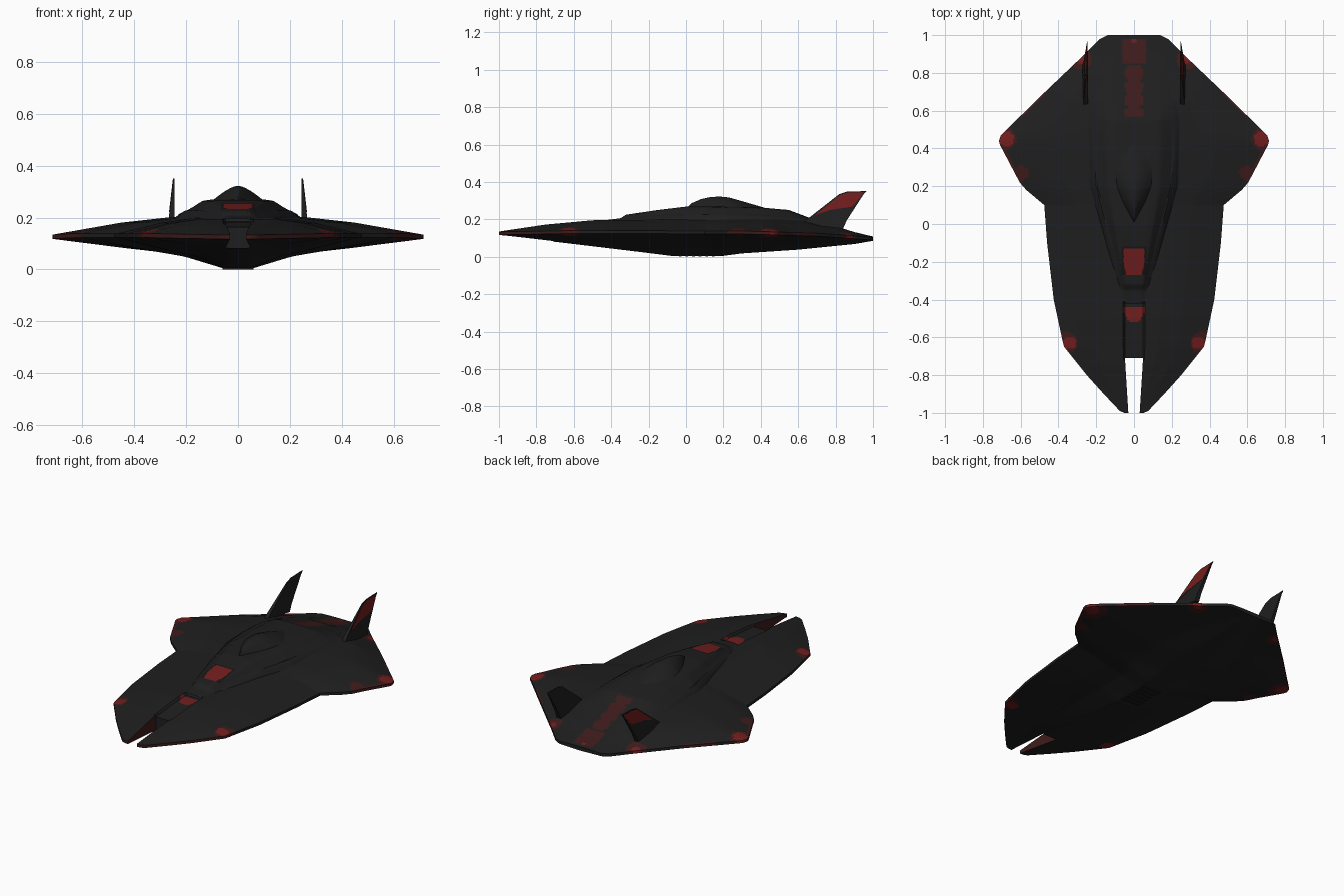
import bpy, bmesh, math

if "Cube" in bpy.data.objects:
    bpy.data.objects.remove(bpy.data.objects["Cube"])

def material(name, rgb):
    m = bpy.data.materials.new(name)
    m.diffuse_color = (*rgb, 1)
    m.use_nodes = True
    m.node_tree.nodes["Principled BSDF"].inputs["Base Color"].default_value = m.diffuse_color
    return m

MATS = [material("charcoal_hull", (.0135, .0135, .0138)),
        material("signal_red", (.17, .0125, .0125)),
        material("faded_red", (.048, .011, .011)),
        material("black_trim", (.008, .008, .008))]
HULL, RED, FADED, TRIM = range(4)

def lerp(table, v):
    """Piecewise linear lookup."""
    if v <= table[0][0]:
        return table[0][1]
    for (a, p), (b, q) in zip(table, table[1:]):
        if v <= b:
            return p + (q - p) * (v - a) / (b - a)
    return table[-1][1]

def steps(a, b, n):
    return [round(a + (b - a) * i / n, 5) for i in range(n + 1)]

def sheet(bm, rows):
    """Skin rows of points with quads."""
    g = [[bm.verts.new(p) for p in r] for r in rows]
    for r, s in zip(g, g[1:]):
        for i in range(len(r) - 1):
            bm.faces.new((r[i], r[i + 1], s[i + 1], s[i]))

def finish(name, bm, paint=None, mirror=True, angle=30):
    bmesh.ops.remove_doubles(bm, verts=bm.verts, dist=1e-5)
    bmesh.ops.recalc_face_normals(bm, faces=bm.faces)
    for f in bm.faces:
        c = f.calc_center_median()
        if paint:
            f.material_index = paint(abs(c.x), c.y, c.z)
    me = bpy.data.meshes.new(name)
    bm.to_mesh(me)
    bm.free()
    ob = bpy.data.objects.new(name, me)
    bpy.context.collection.objects.link(ob)
    for m in MATS:
        me.materials.append(m)
    if mirror:
        mod = ob.modifiers.new("mirror", 'MIRROR')
        mod.merge_threshold = 1e-4
    bpy.ops.object.select_all(action='DESELECT')
    bpy.context.view_layer.objects.active = ob
    ob.select_set(True)
    bpy.ops.object.shade_smooth_by_angle(angle=math.radians(angle))
    return ob

# hull profiles along y: half width, deck height, keel height, rim height
WIDTH = [(-1, .05), (-.99, .075), (-.9, .16), (-.8, .25), (-.65, .37), (-.61, .38),
         (-.4, .425), (-.1, .46), (.1, .475), (.18, .57), (.22, .605), (.42, .71),
         (.44, .715), (.47, .705), (.7, .47), (.9, .26), (.98, .18), (1, .14)]
DECK = [(-1, .135), (-.75, .172), (-.5, .195), (0, .2), (.4, .203), (.65, .197),
        (.8, .163), (.9, .132), (1, .108)]
KEEL = [(-1, .115), (-.6, .068), (-.2, .02), (-.08, .005), (.2, .005), (.3, .018),
        (.6, .038), (.9, .068), (1, .085)]
RIM = [(-1, .125), (-.6, .132), (.3, .13), (.7, .118), (1, .097)]
TOP_CUT = [(0, 1), (.35, 1), (.63, .68), (1, 0)]
LOW_CUT = [(0, 1), (.1, 1), (.35, .62), (.6, .4), (1, 0)]

def deck(x, y):
    e = lerp(RIM, y) + .008
    z = e + (lerp(DECK, y) - e) * lerp(TOP_CUT, x / lerp(WIDTH, y))
    return z - (.012 if x < .049 and -.72 < y < -.41 else 0)

def keel(x, y):
    e = lerp(RIM, y) - .008
    return e + (lerp(KEEL, y) - e) * lerp(LOW_CUT, x / lerp(WIDTH, y))

def near(x, y, px, py):
    return math.hypot(x - px, y - py)

def ladder(x, y):
    """Faded service stripe on the rear centreline."""
    return FADED if x < (.047 if y % .07 < .05 else .034) else HULL

def paint_hull(x, y, z):
    side = z - lerp(RIM, y)
    if near(x, y, .672, .45) < .04 or near(x, y, .34, -.63) < .034:
        return RED
    if near(x, y, .28, .875) < .024:
        return RED
    if side > 0 and y < -.44 and (x / .056) ** 2 + ((y + .44) / .08) ** 2 < 1:
        return RED
    if side > 0 and .57 < y < .84 and x < .05:
        return ladder(x, y)
    if side > 0 and x < .062 and .85 < y < .985:
        return RED if x < .012 and .955 < y < .98 else FADED
    tip = .065 if side > 0 else .095
    if near(x, y, .69, .45) < tip or near(x, y, .6, .27) < .04 or near(x, y, .28, .87) < .055:
        return FADED
    if near(x, y, .36, -.63) < .06:
        return FADED
    rim = lerp(WIDTH, y) - x
    if abs(side) < .004 and y < -.65 or rim < .012 and (.22 < y < .4 or .57 < y < .7):
        return FADED
    return HULL

# hull: forked nose, broad swept body, centre strip closing the fork
bm = bmesh.new()
YS, T = steps(-1, 1, 200), steps(0, 1, 36)
rows, wall, strip_top, strip_low = [], [], [], []
for y in YS:
    xin = lerp([(-1, .03), (-.71, .048)], y)
    xs = [xin + (lerp(WIDTH, y) - xin) * t for t in T]
    rows.append([(x, y, deck(x, y)) for x in xs] + [(x, y, keel(x, y)) for x in xs[::-1]])
    if y <= -.71:
        wall.append([rows[-1][0], rows[-1][-1]])
    if y >= -.71:
        cx = [0, .012, .024, .036, .048]
        strip_top.append([(x, y, deck(x, y)) for x in cx])
        strip_low.append([(x, y, keel(x, y)) for x in cx])
for r in (rows, wall, strip_top, strip_low, [strip_top[0], strip_low[0]],
          [strip_top[-1], strip_low[-1]]):
    sheet(bm, r)
n = len(T)
for r in (rows[0], rows[-1]):
    sheet(bm, [r[:n], r[n:][::-1]])
finish("hull", bm, paint_hull)

# raised spine running back from the nose
SPINE_W = [(-.42, .06), (-.3, .09), (-.1, .15), (.2, .24), (.5, .25), (.65, .24), (.8, .17)]
SPINE_T = [(-.42, .197), (-.35, .206), (-.32, .225), (-.15, .25), (0, .268), (.2, .27),
           (.38, .265), (.55, .25), (.65, .212), (.8, .165)]
SPINE_CUT = [(0, 1), (.4, 1), (.57, .92), (1, 0)]

def spine(x, y):
    base = deck(x, y) - .004
    return base + (lerp(SPINE_T, y) - base) * lerp(SPINE_CUT, x / lerp(SPINE_W, y))

def paint_spine(x, y, z):
    if x < .055 - .012 * max(0, (-.2 - y) / .06) and -.265 < y < -.13:
        return RED
    if x < .066 and -.275 < y < -.12:
        return TRIM
    if .57 < y < .84 and x < .05:
        return ladder(x, y)
    return HULL

bm = bmesh.new()
sheet(bm, [[(x, y, spine(x, y)) for x in [lerp(SPINE_W, y) * t for t in steps(0, 1, 24)]]
           for y in steps(-.42, .8, 122)])
finish("spine", bm, paint_spine)

# teardrop canopy
CAN_W = [(.01, .004), (.06, .035), (.12, .07), (.2, .105), (.28, .115), (.34, .095), (.42, .03)]
CAN_T = [(.01, .268), (.03, .286), (.08, .308), (.13, .319), (.18, .322), (.23, .317),
         (.3, .297), (.42, .262)]
bm = bmesh.new()
sheet(bm, [[(lerp(CAN_W, y) * t, y, .255 + (lerp(CAN_T, y) - .255) * (1 - t ** 1.7))
            for t in steps(0, 1, 12)] for y in steps(.01, .42, 41)])
finish("canopy", bm, angle=40)

# shoulder ridges along the spine edge
bm = bmesh.new()
rows = []
for y in steps(-.3, .54, 42):
    c = lerp(SPINE_W, y) * .88
    h = .007 * math.sqrt(max(0, math.sin(math.pi * (y + .3) / .84)))
    rows.append([(c + d, y, spine(c + d, y) - .002 + h * k)
                 for d, k in ((-.02, 0), (-.01, 1), (.012, 1), (.02, 0))])
sheet(bm, rows)
finish("shoulder_ridge", bm)

# swept tail fins with a red outer panel
def fin_x(z, side):
    return .256 - .055 * (z - .19) + side * (.002 + .06 * max(0, .35 - z))

def fin_plate(name, outline, inner, outer, mat):
    bm = bmesh.new()
    a = [bm.verts.new((inner(z), y, z)) for y, z in outline]
    b = [bm.verts.new((outer(z), y, z)) for y, z in outline]
    bm.faces.new(a)
    bm.faces.new(b)
    for i in range(len(a)):
        j = (i + 1) % len(a)
        bm.faces.new((a[i], a[j], b[j], b[i]))
    finish(name, bm, lambda x, y, z: mat)

fin_plate("tail_fin", [(.62, .175), (.66, .21), (.82, .335), (.86, .348), (.965, .351),
                       (.95, .335), (.86, .195), (.84, .15)],
          lambda z: fin_x(z, -1), lambda z: fin_x(z, 1), HULL)
fin_plate("fin_panel", [(.69, .222), (.82, .328), (.86, .342), (.95, .345), (.935, .322),
                        (.89, .268), (.77, .25)],
          lambda z: fin_x(z, 1) - .001, lambda z: fin_x(z, 1) + .0015, RED)

# belly vent slats
bm = bmesh.new()
for i in range(6):
    y = -.03 + i * .035
    r = bmesh.ops.create_cube(bm, size=1)
    for v in r["verts"]:
        v.co = (v.co.x * .12, y + v.co.y * .014, .004 + v.co.z * .008)
finish("belly_vent", bm, lambda x, y, z: HULL, mirror=False)
